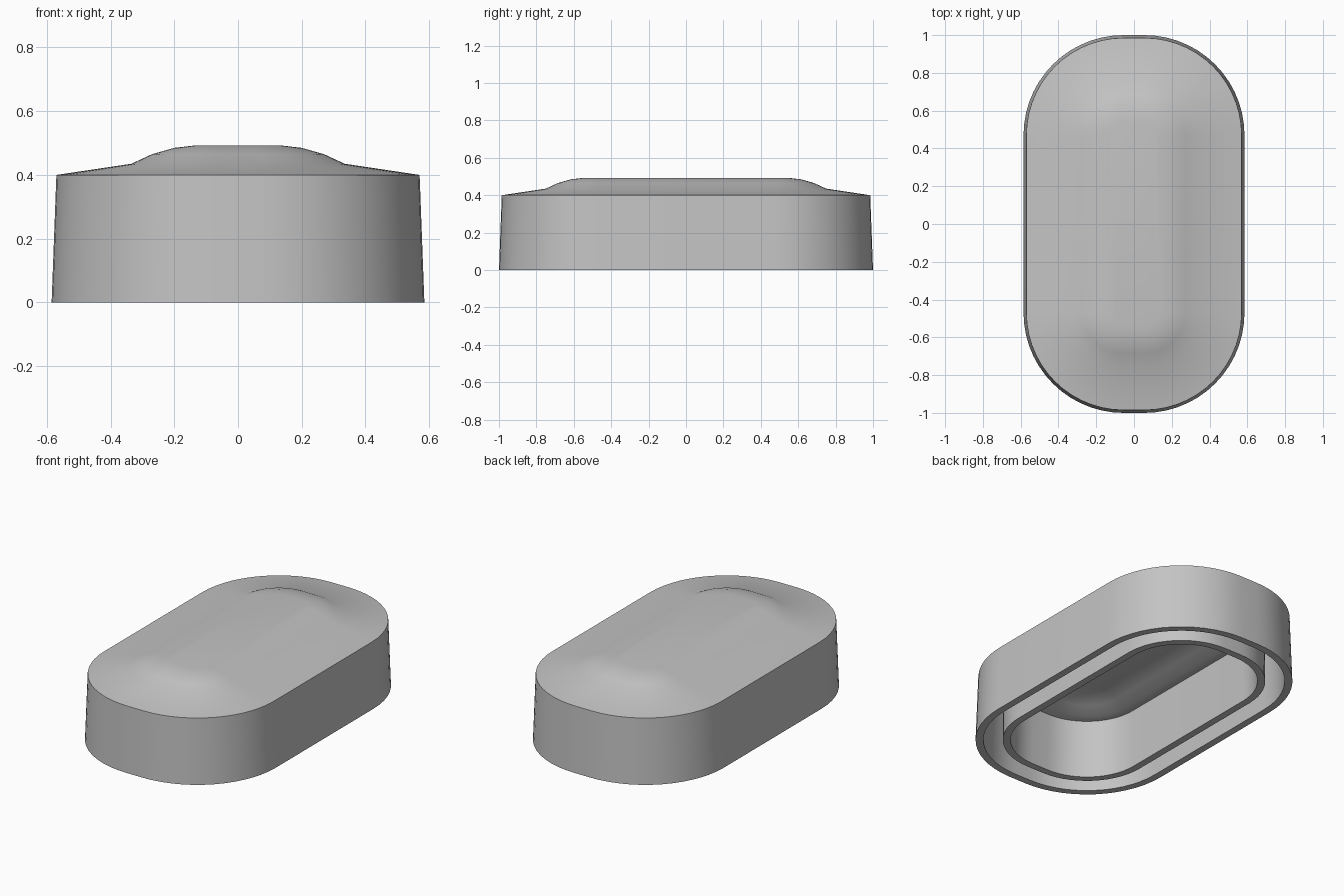
import bpy, bmesh, math

cube = bpy.data.objects.get("Cube")
if cube:
    bpy.data.objects.remove(cube, do_unlink=True)

grey = bpy.data.materials.new("plain grey")
grey.use_nodes = True
colour = (0.55, 0.55, 0.55, 1)
grey.diffuse_color = colour
grey.node_tree.nodes["Principled BSDF"].inputs["Base Color"].default_value = colour

HALF_X, HALF_Y, RADIUS = 0.585, 1.0, 0.53   # outline of the bottom edge
CORNER_STEPS = 14


def outline(inset):
    """Rounded rectangle drawn inwards from the bottom edge."""
    r = RADIUS - inset
    cx, cy = HALF_X - RADIUS, HALF_Y - RADIUS
    points = []
    for q, (sx, sy) in enumerate(((1, 1), (-1, 1), (-1, -1), (1, -1))):
        for i in range(CORNER_STEPS + 1):
            a = math.pi / 2 * (q + i / CORNER_STEPS)
            points.append((sx * cx + r * math.cos(a), sy * cy + r * math.sin(a)))
    return points


def loft(name, profile):
    """Skin rings of (inset, height) and cap both ends."""
    bm = bmesh.new()
    rings = [[bm.verts.new((x, y, z)) for x, y in outline(d)] for d, z in profile]
    n = len(rings[0])
    for a, b in zip(rings, rings[1:]):
        for i in range(n):
            j = (i + 1) % n
            bm.faces.new((a[i], a[j], b[j], b[i]))
    bm.faces.new(rings[-1])
    bm.faces.new(rings[0][::-1])
    bmesh.ops.recalc_face_normals(bm, faces=bm.faces)
    mesh = bpy.data.meshes.new(name)
    bm.to_mesh(mesh)
    bm.free()
    mesh.materials.append(grey)
    obj = bpy.data.objects.new(name, mesh)
    bpy.context.collection.objects.link(obj)
    bpy.ops.object.select_all(action='DESELECT')
    obj.select_set(True)
    bpy.context.view_layer.objects.active = obj
    bpy.ops.object.shade_smooth_by_angle(angle=math.radians(30))
    return obj


# Raised top: gentle slope, then a rounded plateau
dome = [(0.25, 0.435), (0.315, 0.465), (0.385, 0.485), (0.455, 0.493)]
ceiling = [(d, z - 0.08) for d, z in reversed(dome)]

# Inner ceiling, inner wall, groove, outer wall and top in one section
inner_wall = [(0.2, 0.35), (0.193, 0), (0.15, 0)]
groove = [(0.155, 0.36), (0.055, 0.36), (0.043, 0)]
outer_wall = [(0, 0), (0.015, 0.4)]
loft("hollow_cap", ceiling + inner_wall + groove + outer_wall + dome)
